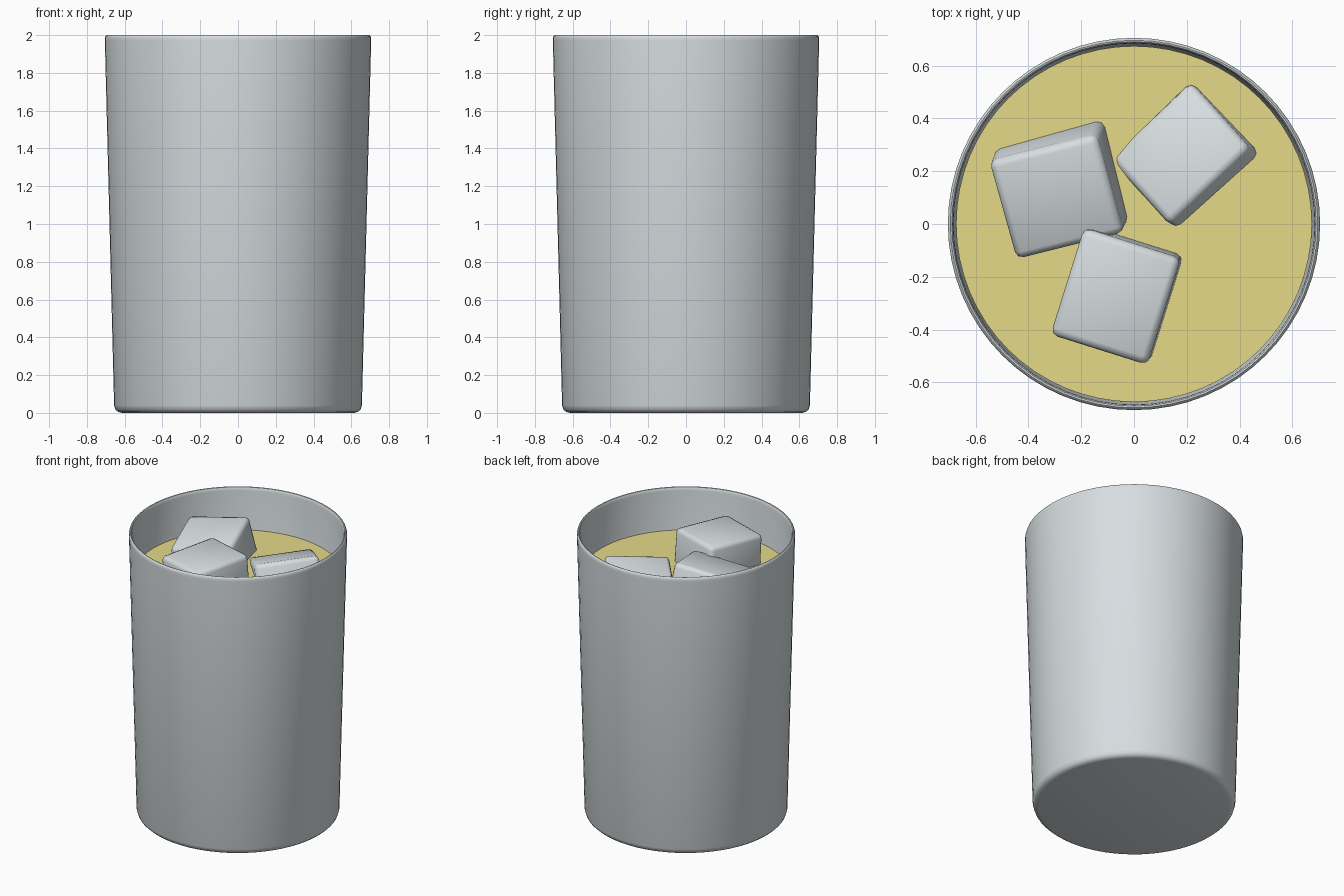
import bpy, bmesh, math
from mathutils import Vector, Matrix

if "Cube" in bpy.data.objects:
    bpy.data.objects.remove(bpy.data.objects["Cube"])


def material(name, rgb):
    mat = bpy.data.materials.new(name)
    mat.use_nodes = True
    mat.diffuse_color = (*rgb, 1)
    mat.node_tree.nodes["Principled BSDF"].inputs["Base Color"].default_value = (*rgb, 1)
    return mat


pale_glass = material("pale_glass", (0.68, 0.73, 0.75))
yellow_drink = material("yellow_drink", (0.78, 0.70, 0.25))


def finish(bm, name, mat, angle):
    bmesh.ops.recalc_face_normals(bm, faces=bm.faces[:])
    mesh = bpy.data.meshes.new(name)
    bm.to_mesh(mesh)
    bm.free()
    obj = bpy.data.objects.new(name, mesh)
    bpy.context.collection.objects.link(obj)
    mesh.materials.append(mat)
    bpy.ops.object.select_all(action='DESELECT')
    obj.select_set(True)
    bpy.context.view_layer.objects.active = obj
    bpy.ops.object.shade_smooth_by_angle(angle=math.radians(angle))
    return obj


def lathe(name, profile, mat, sides=64):
    """Spin a (radius, height) profile that starts and ends on the axis."""
    bm = bmesh.new()
    verts = [bm.verts.new((r, 0, z)) for r, z in profile]
    edges = [bm.edges.new(pair) for pair in zip(verts, verts[1:])]
    bmesh.ops.spin(bm, geom=verts + edges, cent=(0, 0, 0), axis=(0, 0, 1),
                   angle=math.tau, steps=sides)
    bmesh.ops.remove_doubles(bm, verts=bm.verts[:], dist=0.0005)
    return finish(bm, name, mat, 40)


def ice_cube(name, top, turn, rise_x, rise_y, size):
    """Chamfered block placed by its top centre, heading and edge slopes."""
    a = math.radians(turn)
    x = Vector((math.cos(a), math.sin(a), rise_x)).normalized()
    y = Vector((-math.sin(a), math.cos(a), rise_y))
    z = x.cross(y).normalized()
    y = z.cross(x)
    bm = bmesh.new()
    bmesh.ops.create_cube(bm, size=1)
    bmesh.ops.scale(bm, vec=size, verts=bm.verts[:])
    bmesh.ops.bevel(bm, geom=bm.edges[:], offset=0.028, segments=2,
                    profile=0.5, affect='EDGES')
    # ends slightly narrower than the middle of the block
    for v in bm.verts:
        shrink = 1 - 0.03 * max(v.co.z, 0) / size[2]
        v.co.x *= shrink
        v.co.y *= shrink
    spin = Matrix((x, y, z)).transposed().to_4x4()
    centre = Vector(top) - z * size[2] / 2
    bm.transform(Matrix.Translation(centre) @ spin)
    return finish(bm, name, mat=pale_glass, angle=50)


# Tumbler: outer wall, rounded rim, inner wall and floor
lathe("tumbler", [
    (0, 0), (0.615, 0), (0.635, 0.005), (0.649, 0.018), (0.656, 0.04),
    (0.705, 1.97), (0.705, 1.985), (0.702, 1.995), (0.696, 2.0),
    (0.69, 1.998), (0.686, 1.99), (0.684, 1.975), (0.63, 0.09),
    (0.61, 0.06), (0, 0.06)], pale_glass)

# Drink filling the tumbler
lathe("drink", [(0, 0.07), (0.61, 0.07), (0.628, 0.1), (0.674, 1.70), (0, 1.70)],
      yellow_drink)

# Floating ice
ice_cube("ice_cube_right", (-0.295, 0.10, 1.88), 14, 0.15, 0.19, (0.43, 0.40, 0.40))
ice_cube("ice_cube_left", (0.17, 0.27, 1.765), -48, 0.30, 0.10, (0.36, 0.43, 0.40))
ice_cube("ice_cube_front", (-0.07, -0.275, 1.92), -17.5, 0.02, 0.05, (0.39, 0.43, 0.40))
